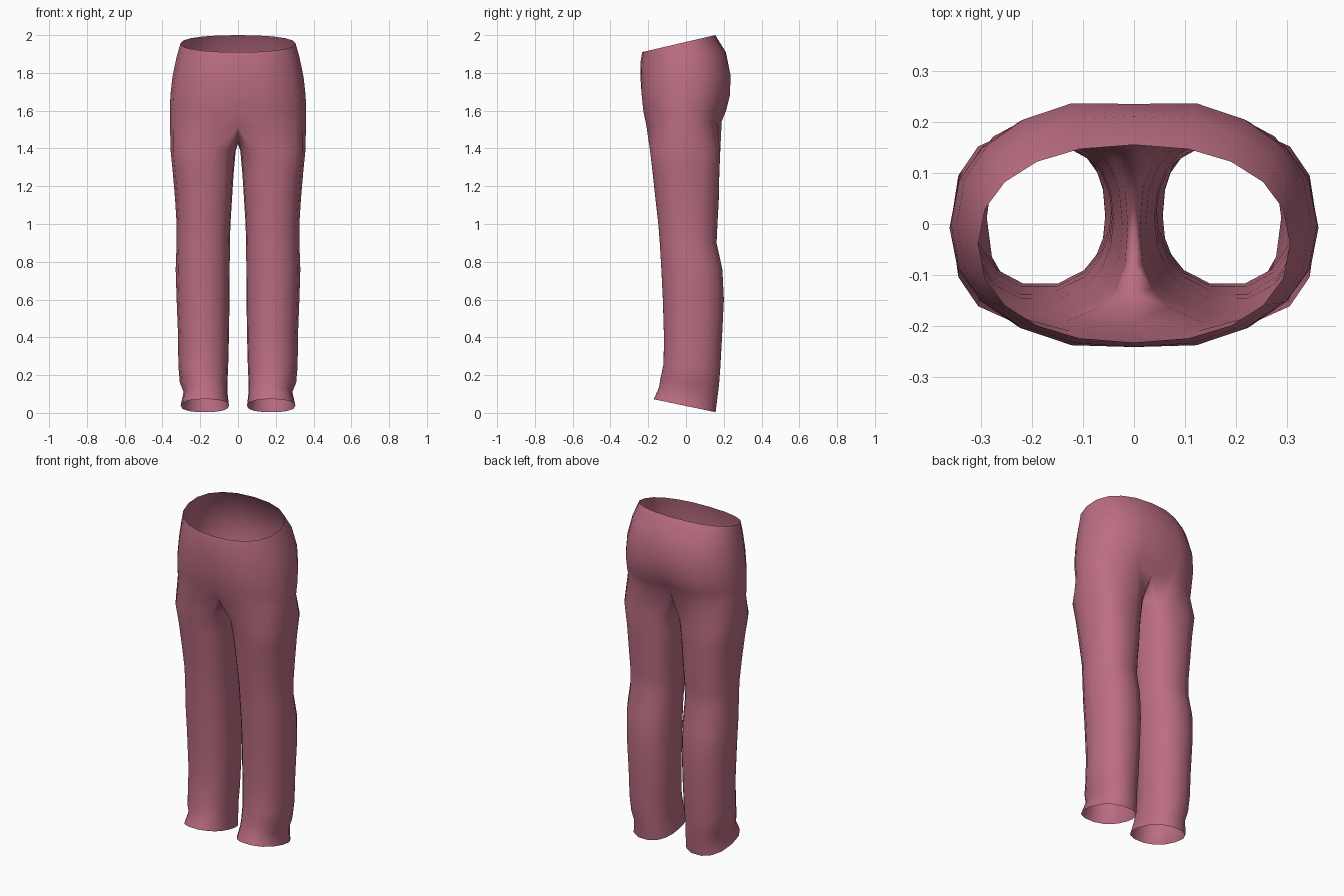
import bpy, bmesh, math

cube = bpy.data.objects.get("Cube")
if cube:
    bpy.data.objects.remove(cube)

# One fabric colour
fabric = bpy.data.materials.new("dusty_rose_fabric")
colour = (0.50, 0.155, 0.225, 1)
fabric.diffuse_color = colour
fabric.use_nodes = True
bsdf = fabric.node_tree.nodes["Principled BSDF"]
bsdf.inputs["Base Color"].default_value = colour
bsdf.inputs["Roughness"].default_value = 0.9

OUTER, INNER = 11, 5   # points round the outside, and along the crotch seam


def section(angle, x0, x1, y0, y1, z, tilt, power):
    """Point on a rounded oval cross-section; angle 0 points outward, +90 to the back."""
    c, s = math.cos(angle), math.sin(angle)
    px = math.copysign(abs(c) ** (2 / power), c)
    py = math.copysign(abs(s) ** (2 / power), s)
    return ((x0 + x1) / 2 + px * (x1 - x0) / 2,
            (y0 + y1) / 2 + py * (y1 - y0) / 2, z + tilt * py)


# Hip rows: half width, front y, back y, height, tilt, seam dent
hips = [(.305, -.232, .155, 1.955, .045, 0),
        (.325, -.243, .215, 1.885, .025, .004),
        (.347, -.248, .247, 1.78, .01, .012),
        (.358, -.245, .243, 1.68, 0, .02),
        (.361, -.236, .222, 1.60, 0, .032),
        (.360, -.218, .198, 1.53, .015, .045)]

# Leg rows: inner x, outer x, front y, back y, height, tilt, roundness
legs = [(.012, .357, -.194, .185, 1.39, 0, 2.6),
        (.023, .345, -.180, .180, 1.27, 0, 2.4),
        (.032, .333, -.165, .177, 1.13, 0, 2.3),
        (.040, .325, -.150, .170, 1.00, 0, 2.2),
        (.043, .325, -.142, .165, .90, 0, 2.2),
        (.044, .330, -.134, .196, .76, 0, 2.2),
        (.045, .325, -.126, .204, .60, 0, 2.2),
        (.048, .317, -.120, .194, .40, 0, 2.2),
        (.052, .316, -.122, .185, .25, -.01, 2.2),
        (.056, .308, -.140, .178, .16, -.015, 2.2),
        (.056, .288, -.146, .170, .11, -.025, 2.3),
        (.048, .304, -.174, .160, .038, -.035, 2.3)]

# Crotch seam from back to front: y, z
seam = [(.105, 1.50), (.045, 1.45), (-.02, 1.425), (-.08, 1.445), (-.135, 1.485)]

bm = bmesh.new()
hip_rings = []
for half, y0, y1, z, tilt, dent in hips:
    ring = []
    for j in range(OUTER):
        x, y, zz = section(math.pi * (j / (OUTER - 1) - 0.5),
                           -half, half, y0, y1, z, tilt, 2.25)
        if j == 0:
            x, y = 0, y + dent * 0.6
        elif j == OUTER - 1:
            x, y = 0, y - dent
        ring.append(bm.verts.new((x, y, zz)))
    hip_rings.append(ring)

crotch = [bm.verts.new((0, y, z)) for y, z in seam]
leg_rings = [hip_rings[-1] + crotch]
spread = math.radians(128)
for x0, x1, y0, y1, z, tilt, power in legs:
    angles = [spread * (2 * j / (OUTER - 1) - 1) for j in range(OUTER)]
    gap = (2 * math.pi - 2 * spread) / (INNER + 1)
    angles += [spread + gap * (k + 1) for k in range(INNER)]
    leg_rings.append([bm.verts.new(section(a, x0, x1, y0, y1, z, tilt, power))
                      for a in angles])


def loft(rings, closed):
    for top, low in zip(rings, rings[1:]):
        n = len(top)
        for i in range(n if closed else n - 1):
            k = (i + 1) % n
            bm.faces.new((top[i], low[i], low[k], top[k]))


loft(hip_rings, False)
loft(leg_rings, True)

mesh = bpy.data.meshes.new("trousers")
bm.to_mesh(mesh)
bm.free()
mesh.materials.append(fabric)
trousers = bpy.data.objects.new("trousers", mesh)
bpy.context.collection.objects.link(trousers)

# Other leg and half of the hips
mirror = trousers.modifiers.new("other_half", 'MIRROR')
mirror.use_clip = True
mirror.merge_threshold = 0.0005

bpy.context.view_layer.objects.active = trousers
trousers.select_set(True)
bpy.ops.object.shade_smooth_by_angle(angle=math.radians(60))
